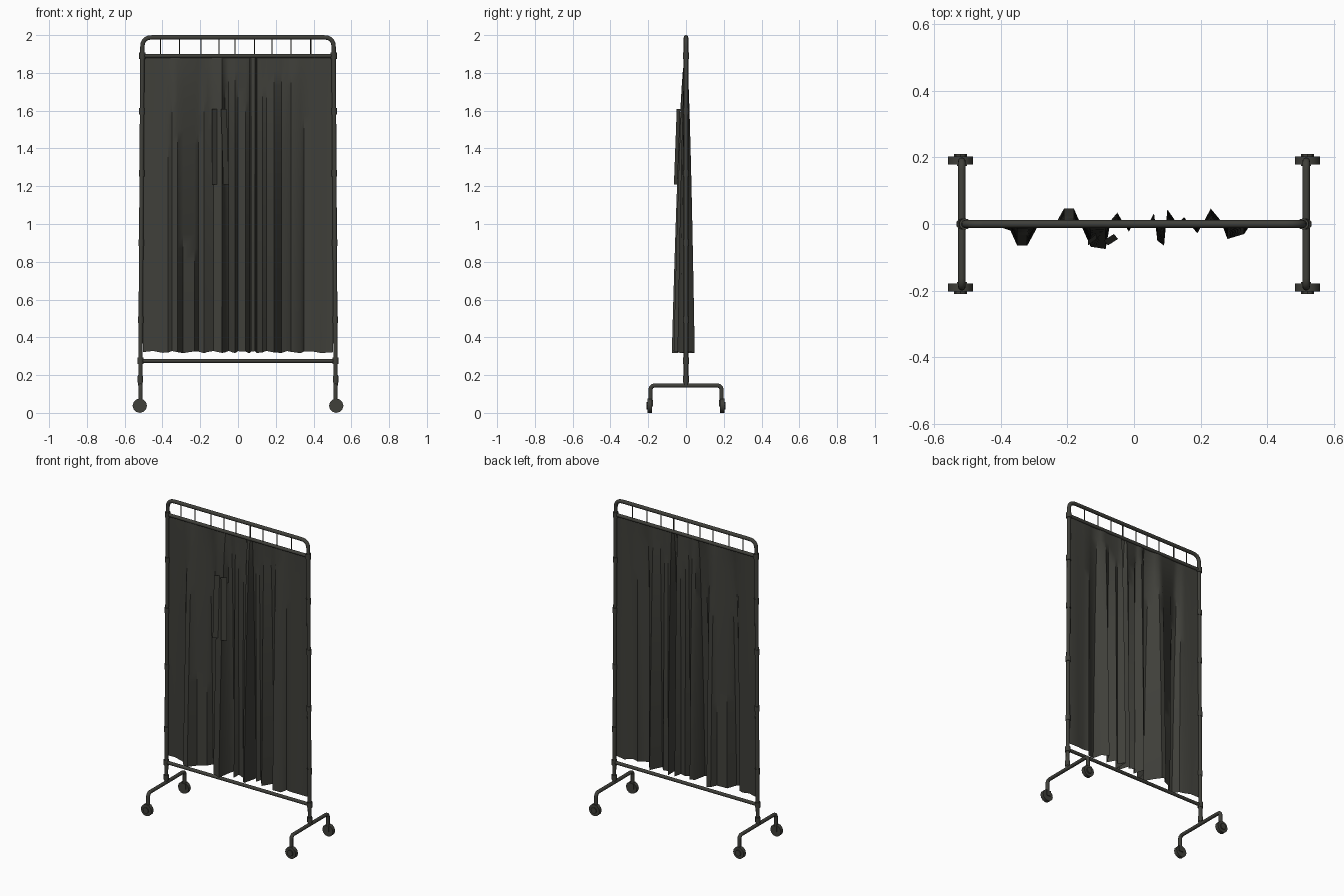
import bpy
import bmesh
import math
from mathutils import Vector

default_cube = bpy.data.objects.get("Cube")
if default_cube:
    bpy.data.objects.remove(default_cube, do_unlink=True)


def make_material(name, colour):
    material = bpy.data.materials.new(name)
    material.use_nodes = True
    material.diffuse_color = colour
    material.node_tree.nodes["Principled BSDF"].inputs["Base Color"].default_value = colour
    return material


charcoal = make_material("charcoal grey", (0.05, 0.05, 0.042, 1))


def finish(name, bm, smooth=True):
    mesh = bpy.data.meshes.new(name)
    bm.to_mesh(mesh)
    bm.free()
    obj = bpy.data.objects.new(name, mesh)
    bpy.context.collection.objects.link(obj)
    mesh.materials.append(charcoal)
    if smooth:
        bpy.ops.object.select_all(action="DESELECT")
        obj.select_set(True)
        bpy.context.view_layer.objects.active = obj
        bpy.ops.object.shade_smooth_by_angle(angle=math.radians(40))
    return obj


def rounded(points, radius, steps=5):
    """Replace the inner corners of a path with smooth bends."""
    points = [Vector(p) for p in points]
    path = [points[0]]
    for before, corner, after in zip(points, points[1:], points[2:]):
        start = corner + (before - corner).normalized() * radius
        end = corner + (after - corner).normalized() * radius
        for i in range(steps + 1):
            t = i / steps
            path.append(start * (1 - t) ** 2 + corner * 2 * t * (1 - t) + end * t * t)
    return path + [points[-1]]


def tube(name, path, radius, sides=10):
    """Sweep a round section along a planar path."""
    path = [Vector(p) for p in path]
    bm = bmesh.new()
    # The frame lies in the xz plane, the feet in the yz plane
    spread = [max(p[k] for p in path) - min(p[k] for p in path) for k in range(3)]
    normal = Vector((1, 0, 0)) if spread[0] < spread[1] else Vector((0, 1, 0))
    rings = []
    for i, point in enumerate(path):
        tangent = (path[min(i + 1, len(path) - 1)] - path[max(i - 1, 0)]).normalized()
        across = tangent.cross(normal).normalized()
        rings.append([bm.verts.new(point + radius * (normal * math.cos(a) + across * math.sin(a)))
                      for a in (math.tau * k / sides for k in range(sides))])
    for lower, upper in zip(rings, rings[1:]):
        for k in range(sides):
            n = (k + 1) % sides
            bm.faces.new((lower[k], lower[n], upper[n], upper[k]))
    bm.faces.new(rings[0])
    bm.faces.new(rings[-1])
    bmesh.ops.recalc_face_normals(bm, faces=bm.faces)
    return finish(name, bm)


def cylinder(name, centre, radius, depth, axis="z", sides=10, taper=1):
    bm = bmesh.new()
    bmesh.ops.create_cone(bm, cap_ends=True, segments=sides, radius1=radius,
                          radius2=radius * taper, depth=depth)
    turn = {"x": (0, 1, 0), "y": (1, 0, 0), "z": (0, 0, 1)}[axis]
    target = Vector((axis == "x", axis == "y", axis == "z"))
    rotation = Vector((0, 0, 1)).rotation_difference(target).to_matrix()
    bmesh.ops.rotate(bm, verts=bm.verts, matrix=rotation)
    bmesh.ops.translate(bm, verts=bm.verts, vec=centre)
    return finish(name, bm)


def box(name, centre, size):
    bm = bmesh.new()
    bmesh.ops.create_cube(bm, size=1)
    bmesh.ops.scale(bm, verts=bm.verts, vec=size)
    bmesh.ops.translate(bm, verts=bm.verts, vec=centre)
    return finish(name, bm, smooth=False)


def post_x(z):
    return 0.518 - 0.006 * z


# Tall arch of the frame and its two cross rails
arch = [(-0.517, 0, 0.145), (-0.506, 0, 1.988), (0.506, 0, 1.988), (0.517, 0, 0.145)]
tube("frame_arch", rounded(arch, 0.05), 0.012)
for label, z in (("upper", 1.89), ("lower", 0.275)):
    tube(label + "_rail", [(-post_x(z), 0, z), (post_x(z), 0, z)], 0.011)

# Thin hooks between the top tube and the upper rail
for i, x in enumerate((-0.41, -0.31, -0.195, -0.1, -0.015, 0.088, 0.18, 0.28, 0.385)):
    cylinder(f"hook_{i + 1}", (x, 0, 1.935), 0.0035, 0.09, sides=6)

for side, sign in (("left", 1), ("right", -1)):
    # Clamps along the post
    for i, z in enumerate((1.89, 1.597, 1.268, 0.9, 0.492, 0.275, 0.178)):
        size = 0.017 if i in (0, 5) else 0.0155
        cylinder(f"{side}_clamp_{i + 1}", (sign * post_x(z), 0, z), size, 0.034)
    # Bent foot tube
    x = sign * 0.516
    foot = [(x, -0.188, 0.05), (x, -0.188, 0.145), (x, 0.188, 0.145), (x, 0.188, 0.05)]
    tube(side + "_foot", rounded(foot, 0.025), 0.0115)
    # Casters with a hub and a small housing
    for end, y in (("front", -0.191), ("back", 0.191)):
        centre = (sign * 0.52, y, 0.038)
        out = math.copysign(0.004, y)
        name = f"{side}_{end}_caster"
        cylinder(name + "_wheel", centre, 0.038, 0.024, axis="y", sides=12)
        cylinder(name + "_hub", (centre[0], y + out, 0.038), 0.02, 0.03, axis="y", sides=8)
        box(name + "_housing", (x, y - out, 0.052), (0.03, 0.026, 0.035))

# Hanging curtain: fold line of the hem in hundredths, fading towards the rail
fold_line = [(-50, 0), (-45, -.6), (-40, -1), (-37, -2), (-35, -6.5), (-32, -6.5), (-29, -1),
             (-23, 1), (-21, 4.6), (-18, 4.6), (-16, 0), (-13, -6.8), (-8.5, -7.5), (-7, 1),
             (-5, 3.4), (-3, 0), (-1.5, -2.3), (0, 1), (4, -.5), (6, 3.2), (7, -5),
             (9, -6.5), (10, 4.4), (13, 0), (15, 2), (19, -2.8), (23, 4.6), (26, 1),
             (28, -4.5), (33, -3), (35, 0), (39, -1), (44, .8), (50, 0)]
rows = 20
bm = bmesh.new()
grid = []
for r in range(rows + 1):
    t = r / rows
    z = 1.888 - 1.566 * t
    row = []
    for i, (x, y) in enumerate(fold_line):
        fade = 0.08 + 0.92 * t ** 0.62
        hem = 0.006 * math.sin(i * 1.9) * t ** 8
        edge = 0.502 if abs(x) == 50 else abs(x) / 100
        row.append(bm.verts.new((math.copysign(edge, x), y / 100 * fade, z + hem)))
    grid.append(row)
for upper, lower in zip(grid, grid[1:]):
    for i in range(len(fold_line) - 1):
        bm.faces.new((lower[i], lower[i + 1], upper[i + 1], upper[i]))
finish("curtain", bm)

# Two short overlapping pleats on the front of the curtain
for label, left, right, lean in (("outer", -0.138, -0.112, 0.0), ("inner", -0.09, -0.06, 0.012)):
    bm = bmesh.new()
    corners = [(left + lean, -0.064, 1.21), (right + lean, -0.045, 1.21),
               (right, -0.03, 1.61), (left, -0.049, 1.61)]
    bm.faces.new([bm.verts.new(c) for c in corners])
    finish(label + "_pleat", bm, smooth=False)
